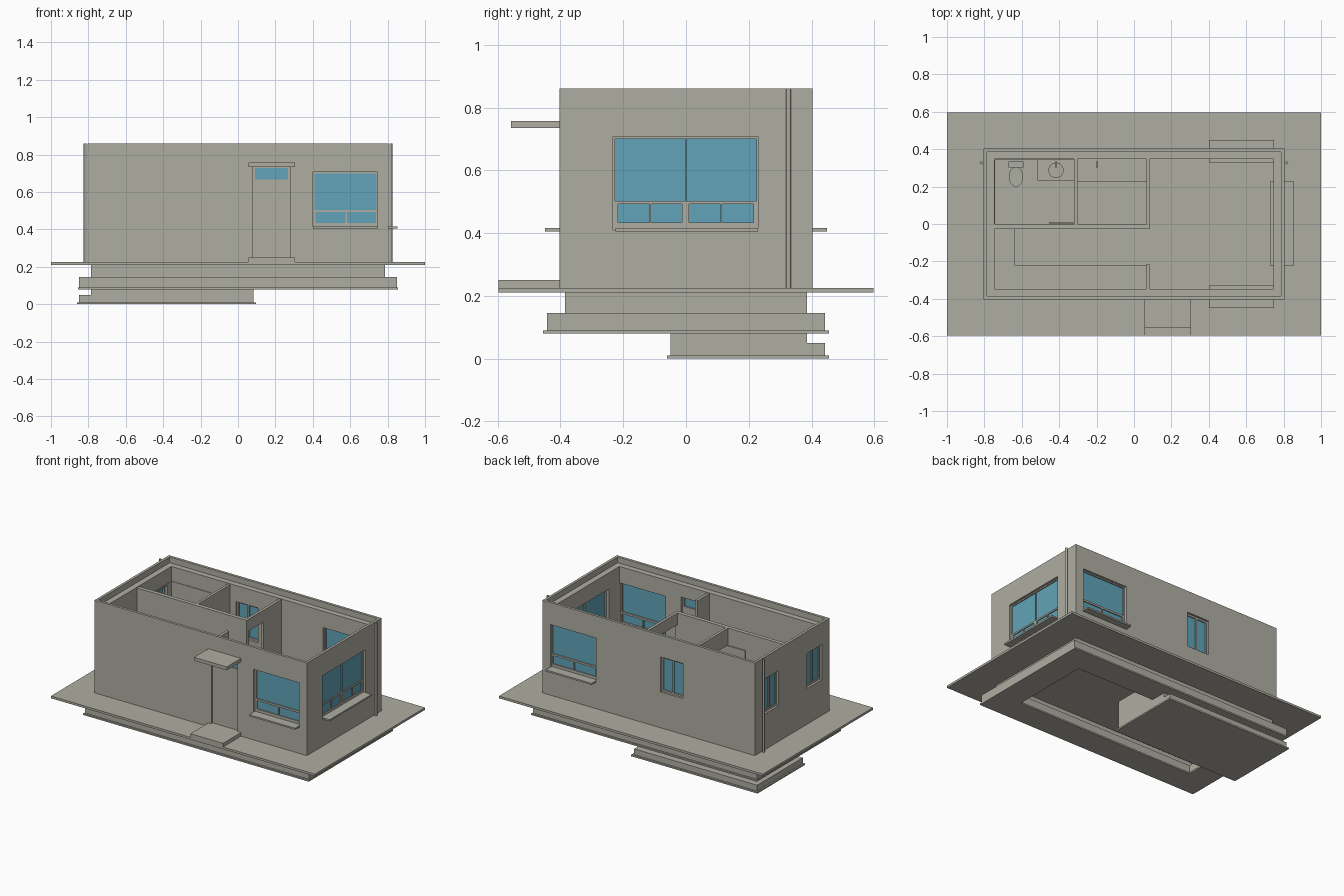
import bpy, bmesh, math
from mathutils import Vector

if "Cube" in bpy.data.objects:
    bpy.data.objects.remove(bpy.data.objects["Cube"])


def material(name, rgb):
    m = bpy.data.materials.new(name)
    m.diffuse_color = (*rgb, 1)
    m.use_nodes = True
    m.node_tree.nodes["Principled BSDF"].inputs["Base Color"].default_value = m.diffuse_color
    return m


CONCRETE = material("warm_grey", (0.43, 0.42, 0.365))
GLASS = material("blue_glass", (0.12, 0.37, 0.48))

# For each facing axis: how (u, v, w) maps to x, y, z
MAP = {'x': lambda u, v, w: (w, u, v),
       'y': lambda u, v, w: (u, w, v),
       'z': lambda u, v, w: (u, v, w)}


def finish(name, bm, mat):
    bmesh.ops.recalc_face_normals(bm, faces=bm.faces)
    me = bpy.data.meshes.new(name)
    bm.to_mesh(me)
    bm.free()
    me.materials.append(mat)
    ob = bpy.data.objects.new(name, me)
    bpy.context.collection.objects.link(ob)
    return ob


def panel(name, axis, w, u, v, holes=(), mat=CONCRETE):
    """Slab facing an axis, spanning w, u, v ranges, with rectangular holes."""
    us = sorted({*u, *[min(max(c, u[0]), u[1]) for h in holes for c in h[:2]]})
    vs = sorted({*v, *[min(max(c, v[0]), v[1]) for h in holes for c in h[2:]]})
    bm = bmesh.new()
    grid = {}

    def vert(a, b):
        if (a, b) not in grid:
            grid[a, b] = bm.verts.new(MAP[axis](a, b, w[0]))
        return grid[a, b]

    for a0, a1 in zip(us, us[1:]):
        for b0, b1 in zip(vs, vs[1:]):
            cu, cv = (a0 + a1) / 2, (b0 + b1) / 2
            if any(h[0] < cu < h[1] and h[2] < cv < h[3] for h in holes):
                continue
            bm.faces.new([vert(a0, b0), vert(a1, b0), vert(a1, b1), vert(a0, b1)])
    ext = bmesh.ops.extrude_face_region(bm, geom=bm.faces[:], use_keep_orig=True)
    moved = [g for g in ext["geom"] if isinstance(g, bmesh.types.BMVert)]
    bmesh.ops.translate(bm, verts=moved, vec=Vector(MAP[axis](0, 0, w[1] - w[0])))
    return finish(name, bm, mat)


def box(name, x, y, z, mat=CONCRETE):
    return panel(name, 'z', z, x, y, mat=mat)


def ring(name, z, outer, inner):
    (a, b), (c, d) = outer, inner
    return panel(name, 'z', z, (-a, a), (-b, b), [(-c, c, -d, d)])


def cylinder(name, x, y, z, rx, ry, segments=24):
    bm = bmesh.new()
    bmesh.ops.create_cone(bm, cap_ends=True, segments=segments, radius1=1, radius2=1, depth=1)
    for p in bm.verts:
        p.co = (x + p.co.x * rx, y + p.co.y * ry, z[0] if p.co.z < 0 else z[1])
    ob = finish(name, bm, CONCRETE)
    bpy.context.view_layer.objects.active = ob
    ob.select_set(True)
    bpy.ops.object.shade_smooth_by_angle(angle=math.radians(35))
    ob.select_set(False)
    return ob


def window(name, axis, face, rect, panes):
    """Recessed frame with glass panes; face is the outer wall coordinate."""
    s = 1 if face > 0 else -1
    panel(name + "_frame", axis, sorted((face - s * 0.015, face - s * 0.04)),
          rect[:2], rect[2:], panes)
    for i, p in enumerate(panes):
        panel(f"{name}_glass_{i}", axis, sorted((face - s * 0.022, face - s * 0.030)),
              p[:2], p[2:], mat=GLASS)


# Foundations and ground slab
ring("footing_pad", (0.08, 0.09), (0.855, 0.455), (0.675, 0.275))
ring("strip_footing", (0.09, 0.145), (0.85, 0.443), (0.685, 0.285))
ring("plinth_wall", (0.145, 0.21), (0.787, 0.385), (0.745, 0.34))
box("cellar_pad", (-0.86, 0.097), (-0.06, 0.455), (0, 0.01))
box("cellar_footing", (-0.85, 0.082), (-0.05, 0.443), (0.01, 0.05))
box("cellar_block", (-0.787, 0.082), (-0.05, 0.385), (0.05, 0.145))
box("cellar_top", (-0.76, 0.082), (-0.05, 0.35), (0.145, 0.21))
box("ground_slab", (-1, 1), (-0.597, 0.597), (0.21, 0.225))
box("floor", (-0.75, 0.75), (-0.35, 0.35), (0.225, 0.25))

# Openings
BIG = (0.40, 0.745, 0.41, 0.708)
SIDE = (-0.233, 0.23, 0.41, 0.708)
KITCHEN = (-0.26, -0.09, 0.47, 0.71)
BATH = (0.15, 0.30, 0.47, 0.71)
HALL = (-0.32, -0.16, 0.47, 0.71)
DOOR = (0.08, 0.28, 0.25, 0.735)

# Outer walls and raised parapet edge
LEDGE = 0.82
WX, WY, IX, IY = 0.805, 0.403, 0.747, 0.347
panel("front_wall", 'y', (-WY, -IY), (-WX, WX), (0.225, LEDGE), [BIG, DOOR])
panel("back_wall", 'y', (IY, WY), (-WX, WX), (0.225, LEDGE), [BIG, KITCHEN])
panel("right_wall", 'x', (IX, WX), (-IY, IY), (0.225, LEDGE), [SIDE])
panel("left_wall", 'x', (-WX, -IX), (-IY, IY), (0.225, LEDGE), [BATH, HALL])
ring("parapet", (LEDGE, 0.86), (WX, WY), (0.787, 0.385))

# Large windows with a row of low panes, and their sills
big_panes = [(0.41, 0.74, 0.505, 0.70), (0.415, 0.575, 0.435, 0.492),
             (0.582, 0.738, 0.435, 0.492)]
side_panes = [(-0.226, -0.002, 0.503, 0.70), (0.002, 0.224, 0.503, 0.70)]
side_panes += [(a, a + 0.1, 0.433, 0.492) for a in (-0.217, -0.112, 0.01, 0.115)]
for label, s in (("front", -1), ("back", 1)):
    window(label + "_window", 'y', s * WY, BIG, big_panes)
    box(label + "_sill", (0.40, 0.748), sorted((s * 0.33, s * 0.45)), (0.405, 0.416))
window("right_window", 'x', WX, SIDE, side_panes)
box("right_sill", (0.73, 0.852), (-0.225, 0.23), (0.405, 0.416))

# Small two-sash windows
for label, axis, face, r in (("kitchen_window", 'y', WY, KITCHEN),
                             ("bath_window", 'x', -WX, BATH),
                             ("hall_window", 'x', -WX, HALL)):
    mid, z0, z1 = (r[0] + r[1]) / 2, r[2] + 0.012, r[3] - 0.012
    window(label, axis, face, r, [(r[0] + 0.01, mid - 0.006, z0, z1),
                                  (mid + 0.006, r[1] - 0.01, z0, z1)])

# Entrance: door with transom glass, step and canopy
window("front_door", 'y', -WY, DOOR, [(0.092, 0.268, 0.668, 0.728)])
box("entrance_step", (0.057, 0.305), (-0.597, -WY), (0.225, 0.25))
box("entrance_canopy", (0.057, 0.305), (-0.557, -WY), (0.735, 0.758))

# Downpipes on both end walls
for label, s in (("left", -1), ("right", 1)):
    cylinder(label + "_downpipe", s * 0.817, 0.327, (0.225, 0.86), 0.008, 0.008, 12)

# Partitions with doorways
TOP = 0.815
panel("long_partition", 'y', (-0.027, 0), (-IX, 0.085), (0.25, TOP))
panel("kitchen_partition", 'x', (0.066, 0.085), (0, IY), (0.25, TOP),
      [(0.0, 0.155, 0.25, 0.735)])
panel("bath_partition", 'x', (-0.32, -0.302), (0, IY), (0.25, TOP),
      [(0.005, 0.15, 0.25, 0.70)])
box("hall_stub_wall", (0.066, 0.085), (-IY, -0.217), (0.25, TOP))
box("bath_door_leaf", (-0.455, -0.32), (0.004, 0.011), (0.25, 0.70))

# Bathroom wall lining
panel("tile_back", 'y', (IY - 0.004, IY), (-IX, -0.32), (0.25, 0.72))
panel("tile_left", 'x', (-IX, -IX + 0.004), (0, IY), (0.25, 0.72), [BATH])

# Worktops
box("kitchen_worktop", (-0.302, 0.066), (0.225, IY), (0.25, 0.44))
box("hall_side_unit", (-IX, -0.635), (-IY, -0.027), (0.25, 0.44))
box("hall_front_unit", (-0.635, 0.066), (-IY, -0.222), (0.25, 0.44))
panel("sink_rim", 'z', (0.44, 0.446), (-0.258, -0.145), (0.247, 0.325),
      [(-0.248, -0.155, 0.257, 0.31)])

# Bathroom fittings and taps
box("toilet_cistern", (-0.67, -0.592), (0.302, 0.335), (0.33, 0.42))
cylinder("toilet_base", -0.631, 0.262, (0.25, 0.32), 0.025, 0.04)
cylinder("toilet_bowl", -0.631, 0.252, (0.32, 0.34), 0.038, 0.053)
cylinder("toilet_lid", -0.631, 0.25, (0.34, 0.345), 0.025, 0.038)
box("basin_counter", (-0.515, -0.32), (0.232, IY), (0.25, 0.42))
cylinder("basin", -0.417, 0.287, (0.42, 0.43), 0.041, 0.041)
for label, x, z in (("basin", -0.417, 0.42), ("sink", -0.197, 0.44)):
    cylinder(label + "_tap_post", x, 0.335, (z, z + 0.045), 0.003, 0.003, 8)
    box(label + "_tap_spout", (x - 0.003, x + 0.003), (0.30, 0.337), (z + 0.04, z + 0.046))
